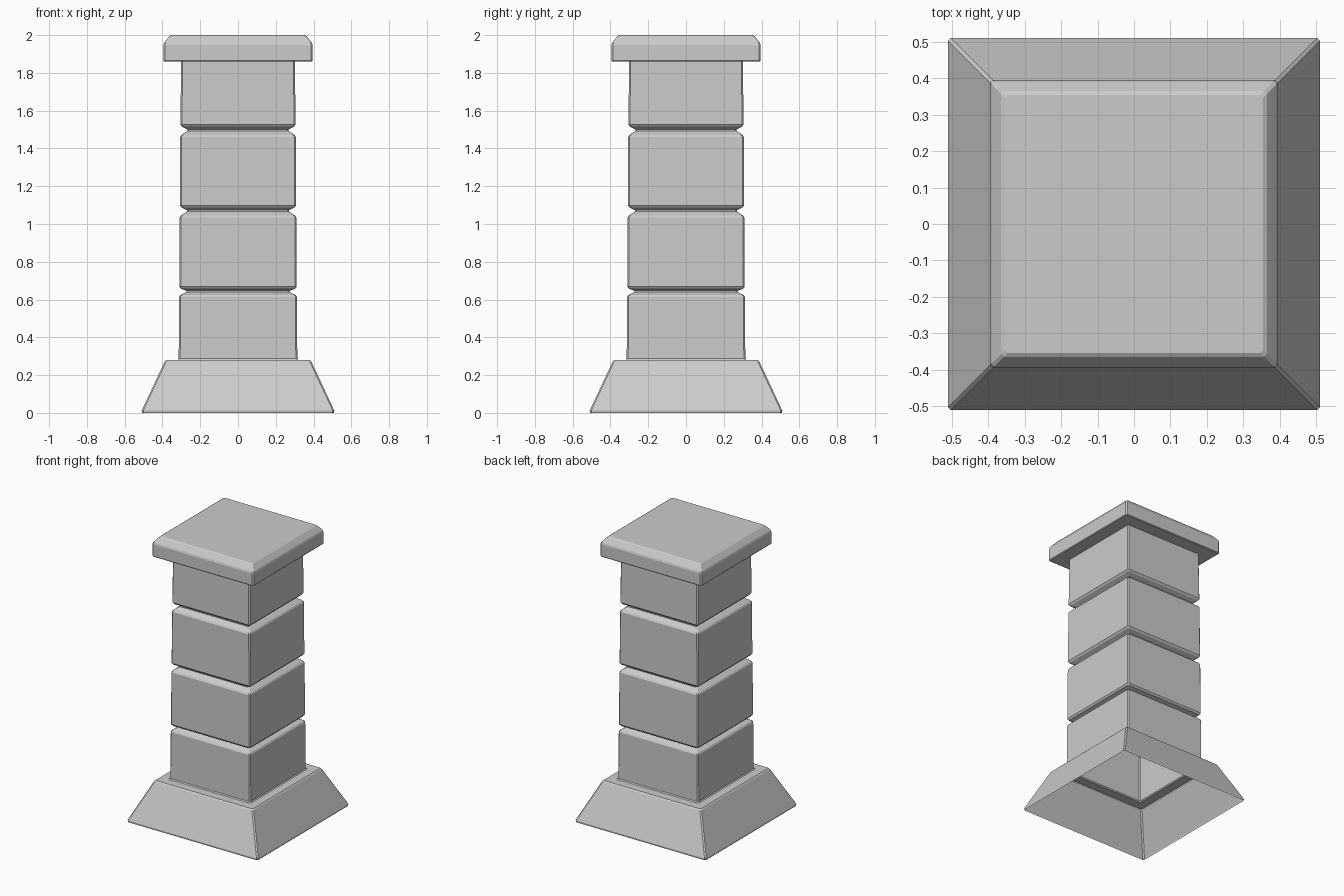
import bpy, bmesh

if "Cube" in bpy.data.objects:
    bpy.data.objects.remove(bpy.data.objects["Cube"])


def square_ring(bm, half, z, chamfer):
    """One square section with narrow chamfered corners, counter-clockwise."""
    i = half - chamfer
    pts = [(half, -i), (half, i), (i, half), (-i, half),
           (-half, i), (-half, -i), (-i, -half), (i, -half)]
    return [bm.verts.new((x, y, z)) for x, y in pts]


def square_loft(name, profile, chamfer=0.008, close_top=False):
    """Skin a (half width, height) profile around a square plan."""
    bm = bmesh.new()
    rings = [square_ring(bm, h, z, chamfer) for h, z in profile]
    for a, b in zip(rings, rings[1:]):
        for k in range(8):
            n = (k + 1) % 8
            bm.faces.new((a[k], a[n], b[n], b[k]))
    if close_top:
        bm.faces.new(rings[-1])
    mesh = bpy.data.meshes.new(name)
    bm.to_mesh(mesh)
    bm.free()
    obj = bpy.data.objects.new(name, mesh)
    bpy.context.collection.objects.link(obj)
    return obj


# Flared foot: an open-bottomed shell with a flat ledge around the shaft
square_loft("base_skirt", [(0.508, 0.0), (0.51, 0.012), (0.388, 0.272),
                           (0.38, 0.28), (0.32, 0.28), (0.314, 0.287)])

# Hollow shaft: gently tapering blocks separated by V grooves
shaft = [(0.314, 0.287)]
for low, mid, high, outer, inner in [(0.62, 0.643, 0.668, 0.312, 0.272),
                                     (1.04, 1.069, 1.099, 0.309, 0.270),
                                     (1.467, 1.496, 1.527, 0.306, 0.268)]:
    shaft += [(outer, low - 0.006), (outer - 0.006, low + 0.004),
              (inner, mid - 0.003), (inner, mid + 0.004),
              (outer - 0.01, high - 0.012), (outer - 0.001, high)]
shaft.append((0.301, 1.86))
square_loft("shaft", shaft)

# Cap slab with a bevelled upper edge
square_loft("cap", [(0.301, 1.86), (0.391, 1.86), (0.395, 1.865),
                    (0.395, 1.948), (0.391, 1.96), (0.364, 1.994),
                    (0.354, 2.0)], close_top=True)
